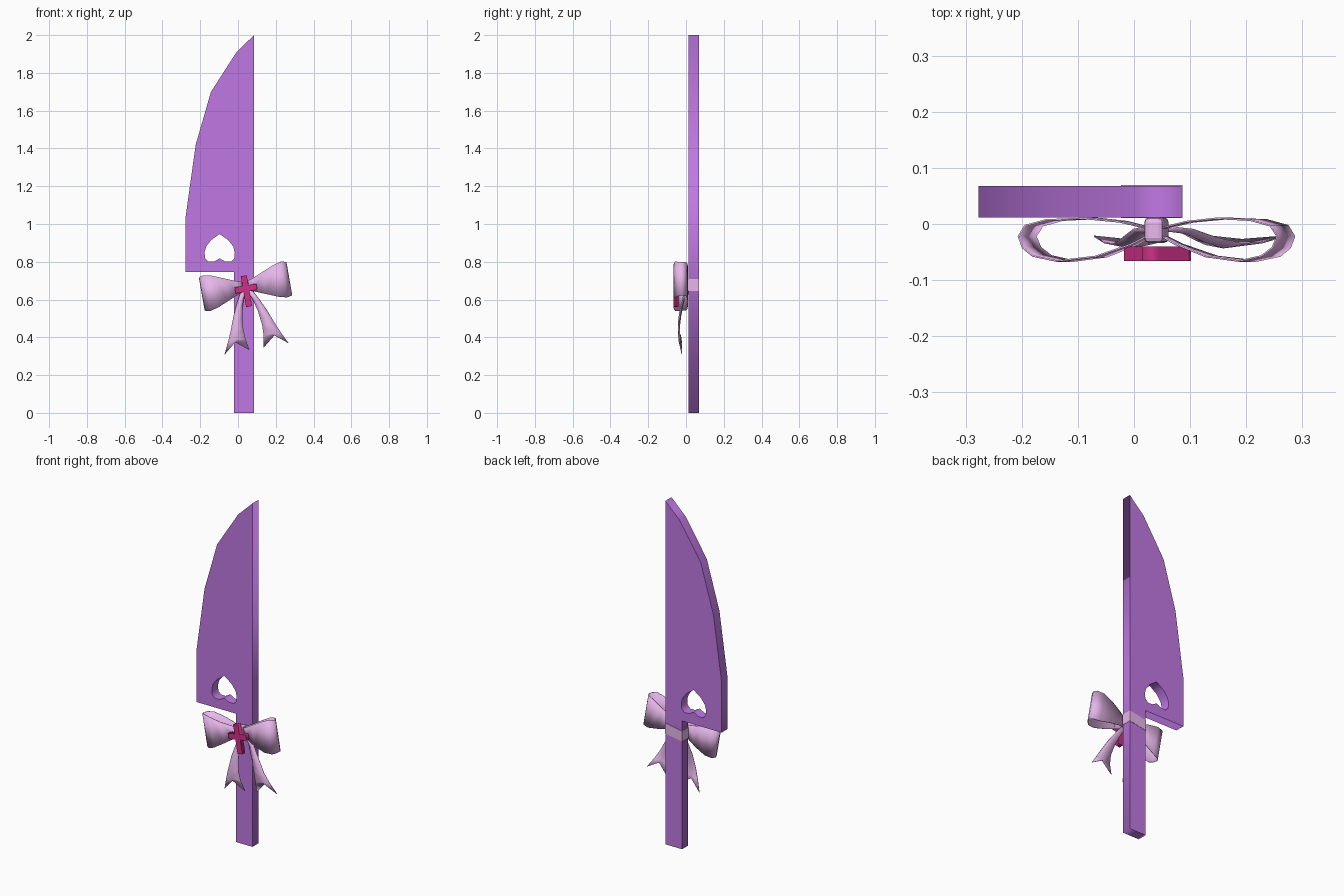
import bpy
from math import radians, tan

if "Cube" in bpy.data.objects:
    bpy.data.objects.remove(bpy.data.objects["Cube"])

TILT = radians(-10)
BOW = (0.04, 0, 0.67)


def material(name, rgb):
    m = bpy.data.materials.new(name)
    m.diffuse_color = (*rgb, 1)
    m.use_nodes = True
    m.node_tree.nodes["Principled BSDF"].inputs["Base Color"].default_value = m.diffuse_color
    return m


PURPLE = material("purple", (0.53, 0.19, 0.78))
PINK = material("pink", (0.80, 0.47, 0.83))
RED = material("crimson", (0.62, 0.03, 0.24))


def plate(name, outlines, y0, y1, mat, loc=(0, 0, 0), tilt=0):
    """Flat extruded plate from front-view (x, z) outlines; inner ones are holes."""
    cu = bpy.data.curves.new(name, 'CURVE')
    cu.dimensions, cu.fill_mode = '2D', 'BOTH'
    cu.extrude = (y1 - y0) / 2
    for pts in outlines:
        sp = cu.splines.new('POLY')
        sp.points.add(len(pts) - 1)
        for p, (x, z) in zip(sp.points, pts):
            p.co = (x, z, 0, 1)
        sp.use_cyclic_u = True
    ob = bpy.data.objects.new(name, cu)
    bpy.context.collection.objects.link(ob)
    ob.location = (loc[0], (y0 + y1) / 2, loc[2])
    ob.rotation_euler = (radians(90), tilt, 0)
    cu.materials.append(mat)
    bpy.ops.object.select_all(action='DESELECT')
    ob.select_set(True)
    bpy.context.view_layer.objects.active = ob
    bpy.ops.object.convert(target='MESH')


def ribbon(name, verts, faces):
    """Thin ribbon in the tilted bow frame, mirrored left to right."""
    me = bpy.data.meshes.new(name)
    me.from_pydata(verts, [], faces)
    me.materials.append(PINK)
    ob = bpy.data.objects.new(name, me)
    bpy.context.collection.objects.link(ob)
    ob.location, ob.rotation_euler = BOW, (0, TILT, 0)
    ob.modifiers.new("mirror", 'MIRROR').use_mirror_merge = False
    sol = ob.modifiers.new("thickness", 'SOLIDIFY')
    sol.thickness, sol.offset = 0.003, 0
    bpy.ops.object.select_all(action='DESELECT')
    ob.select_set(True)
    bpy.context.view_layer.objects.active = ob
    bpy.ops.object.shade_smooth_by_angle(angle=radians(50))


# knife: blade and handle in one plate with an upside-down heart cut through
knife = [(-0.022, 0), (0.085, 0), (0.085, 2), (-0.008, 1.91), (-0.143, 1.70),
         (-0.224, 1.42), (-0.277, 1.04), (-0.277, 0.747), (-0.022, 0.747)]
half = [(0.045, 0.915), (0.072, 0.88), (0.08, 0.85), (0.077, 0.818),
        (0.06, 0.801), (0.03, 0.801)]
cx = -0.097
heart = ([(cx, 0.947)] + [(cx + x, z) for x, z in half] + [(cx, 0.818)]
         + [(cx - x, z) for x, z in reversed(half)])
plate("knife_body", [knife, heart], 0.012, 0.068, PURPLE)

# cross ornament in front of the bow
a, t, b, w, c = 0.058, 0.057, -0.109, 0.016, -0.012
cross = [(-w, b), (w, b), (w, c - w), (a, c - w), (a, c + w), (w, c + w), (w, t),
         (-w, t), (-w, c + w), (-a, c + w), (-a, c - w), (-w, c - w)]
plate("cross_ornament", [cross], -0.066, -0.040, RED, BOW, TILT)

# bow loops: path as (outwards, depth, half height)
path = [(0.01, -0.020, 0.025), (0.04, -0.036, 0.034), (0.10, -0.058, 0.059),
        (0.165, -0.066, 0.086), (0.207, -0.057, 0.096), (0.226, -0.042, 0.092),
        (0.234, -0.022, 0.089), (0.222, -0.003, 0.091), (0.185, 0.007, 0.088),
        (0.12, 0.010, 0.064), (0.06, 0.004, 0.040), (0.01, -0.008, 0.025)]
verts = [(u, y, s * h) for u, y, h in path for s in (-1, 1)]
ribbon("bow_loops", verts,
       [(2 * i, 2 * i + 2, 2 * i + 3, 2 * i + 1) for i in range(len(path) - 1)])

# bow tails: rows of inner, middle and outer points, the last row notched
rows = [(0.003, 0.028, -0.02, -0.006), (0.024, 0.055, -0.07, -0.010),
        (0.042, 0.088, -0.14, -0.026), (0.051, 0.117, -0.215, -0.036),
        (0.049, 0.143, -0.275, -0.033), (0.038, 0.172, -0.336, -0.022)]
verts = []
for i, (u0, u1, z, y) in enumerate(rows):
    zm = -0.282 if i == len(rows) - 1 else z * 0.98
    verts += [(u0, y, z), ((u0 + u1) / 2, y - 0.006, zm), (u1, y, z)]
ribbon("bow_tails", verts,
       [(3 * i + k, 3 * i + k + 1, 3 * i + k + 4, 3 * i + k + 3)
        for i in range(len(rows) - 1) for k in (0, 1)])


def block(name, loc, size):
    bpy.ops.mesh.primitive_cube_add(size=1)
    ob = bpy.context.object
    ob.name = name
    for v in ob.data.vertices:
        v.co = [v.co[i] * size[i] for i in range(3)]
    ob.location = loc
    ob.data.materials.append(PINK)
    return ob


# centre knot
knot = block("bow_knot", (0.04, -0.011, 0.67), (0.036, 0.046, 0.064))
knot.rotation_euler = (0, TILT, 0)
bev = knot.modifiers.new("bevel", 'BEVEL')
bev.width, bev.segments = 0.009, 2

# strap round the handle, slanted with the bow
strap = block("handle_strap", (0.0315, 0.040, 0.667), (0.110, 0.059, 0.062))
for v in strap.data.vertices:
    v.co.z -= v.co.x * tan(TILT)
